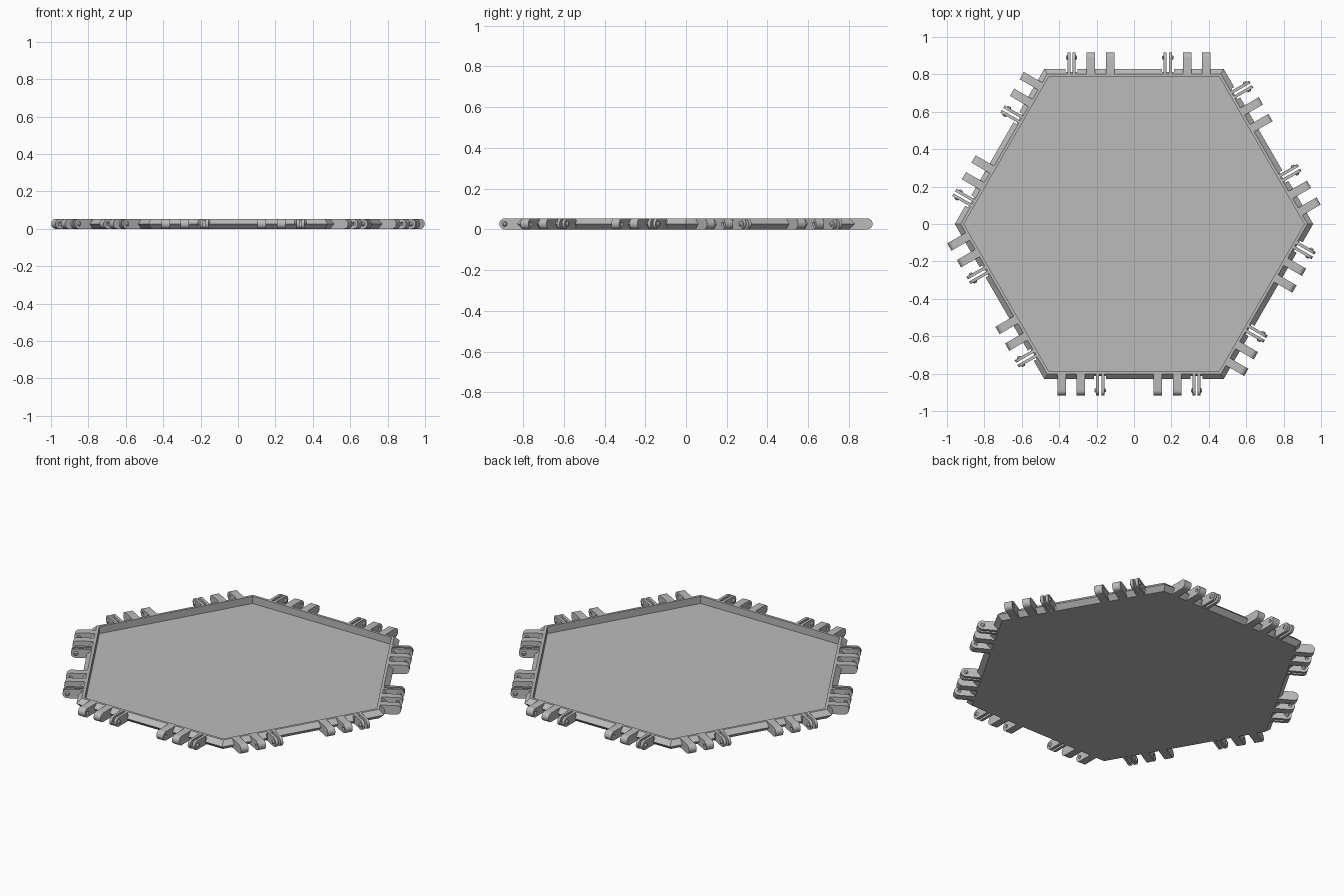
import bpy, bmesh
from math import pi, cos, sin, radians
from mathutils import Matrix, Vector

if "Cube" in bpy.data.objects:
    bpy.data.objects.remove(bpy.data.objects["Cube"], do_unlink=True)

HEIGHT = 0.053
MID = HEIGHT / 2
PIVOT = 0.89               # distance of the hinge axis from the centre
KNUCKLE_W, LEG_W = 0.045, 0.016
PITCH = 0.103
GROUPS = (-0.387, 0.128)   # first knuckle of the two hinge groups on a side

grey = bpy.data.materials.new("light grey plastic")
grey.use_nodes = True
grey.diffuse_color = (0.5, 0.5, 0.5, 1)
grey.node_tree.nodes["Principled BSDF"].inputs["Base Color"].default_value = (0.5, 0.5, 0.5, 1)


def finish(bm, name):
    bmesh.ops.recalc_face_normals(bm, faces=bm.faces)
    mesh = bpy.data.meshes.new(name)
    bm.to_mesh(mesh)
    bm.free()
    obj = bpy.data.objects.new(name, mesh)
    bpy.context.collection.objects.link(obj)
    mesh.materials.append(grey)
    return obj


def select(obj):
    bpy.ops.object.select_all(action='DESELECT')
    obj.select_set(True)
    bpy.context.view_layer.objects.active = obj


def cut(obj, cutter):
    cutter.hide_render = True
    mod = obj.modifiers.new("cut", 'BOOLEAN')
    mod.operation, mod.solver, mod.object = 'DIFFERENCE', 'EXACT', cutter
    select(obj)
    bpy.ops.object.modifier_apply(modifier=mod.name)
    bpy.data.objects.remove(cutter, do_unlink=True)


def hinge_frames():
    """Frame of every hinge group: x runs along the side, -y points outward."""
    for side in range(6):
        for start in GROUPS:
            yield Matrix.Rotation(side * pi / 3, 4, 'Z') @ Matrix.Translation((start, 0, 0))


def add_arm(bm, frame, x, width, root):
    """Flat arm with a half-round end, centred at x."""
    pts = [(-root, 0)]
    for i in range(13):
        a = -pi / 2 + pi * i / 12
        pts.append((-PIVOT - MID * cos(a), MID + MID * sin(a)))
    pts.append((-root, HEIGHT))
    face = bm.faces.new([bm.verts.new(frame @ Vector((x - width / 2, y, z))) for y, z in pts])
    new = bmesh.ops.extrude_face_region(bm, geom=[face], use_keep_orig=True)["geom"]
    shift = frame.to_3x3() @ Vector((width, 0, 0))
    bmesh.ops.translate(bm, vec=shift, verts=[v for v in new if isinstance(v, bmesh.types.BMVert)])


def add_stud(bm, frame, x, direction, r1, r2, depth):
    """Tapered stud on the hinge axis pointing along +x or -x."""
    place = frame @ Matrix.Translation((x, -PIVOT, MID)) @ Matrix.Rotation(direction * pi / 2, 4, 'Y')
    bmesh.ops.create_cone(bm, cap_ends=True, segments=16, radius1=r1, radius2=r2,
                          depth=depth, matrix=place)


# Hexagonal tray with a ridged rim
bm = bmesh.new()
profile = [(0.803, 0), (0.83, MID), (0.803, HEIGHT), (0.788, HEIGHT), (0.788, 0.01)]
rings = []
for apothem, z in profile:
    r = apothem / cos(pi / 6)
    rings.append([bm.verts.new((r * cos(i * pi / 3), r * sin(i * pi / 3), z)) for i in range(6)])
for low, high in zip(rings, rings[1:]):
    for i in range(6):
        j = (i + 1) % 6
        bm.faces.new((low[i], low[j], high[j], high[i]))
bm.faces.new(rings[0])
bm.faces.new(rings[-1])
tray = finish(bm, "hexagonal_tray")

# Clearance pockets in the ridge around each clip
bm = bmesh.new()
for frame in hinge_frames():
    place = frame @ Matrix.Translation((2 * PITCH, -0.837, MID)) @ Matrix.Diagonal((0.064, 0.05, 0.1, 1))
    bmesh.ops.create_cube(bm, size=1, matrix=place)
cut(tray, finish(bm, "pocket_cutter"))

# Solid knuckles, two per hinge group
bm = bmesh.new()
for frame in hinge_frames():
    for k in range(2):
        add_arm(bm, frame, k * PITCH, KNUCKLE_W, 0.795)
knuckles = finish(bm, "hinge_knuckles")

# Dimples on the facing sides of each knuckle pair
bm = bmesh.new()
for frame in hinge_frames():
    add_stud(bm, frame, KNUCKLE_W / 2, -1, 0.014, 0.006, 0.016)
    add_stud(bm, frame, PITCH - KNUCKLE_W / 2, 1, 0.014, 0.006, 0.016)
cut(knuckles, finish(bm, "dimple_cutter"))

# Split clips and their snap studs
legs, studs = bmesh.new(), bmesh.new()
for frame in hinge_frames():
    for s in (-1, 1):
        outer = 2 * PITCH + s * KNUCKLE_W / 2
        add_arm(legs, frame, outer - s * LEG_W / 2, LEG_W, 0.8)
        add_stud(studs, frame, outer + s * 0.003, s, 0.014, 0.007, 0.01)
clips = finish(legs, "hinge_clips")
snaps = finish(studs, "clip_studs")

for obj in (knuckles, clips, snaps):
    select(obj)
    bpy.ops.object.shade_smooth_by_angle(angle=radians(30))
